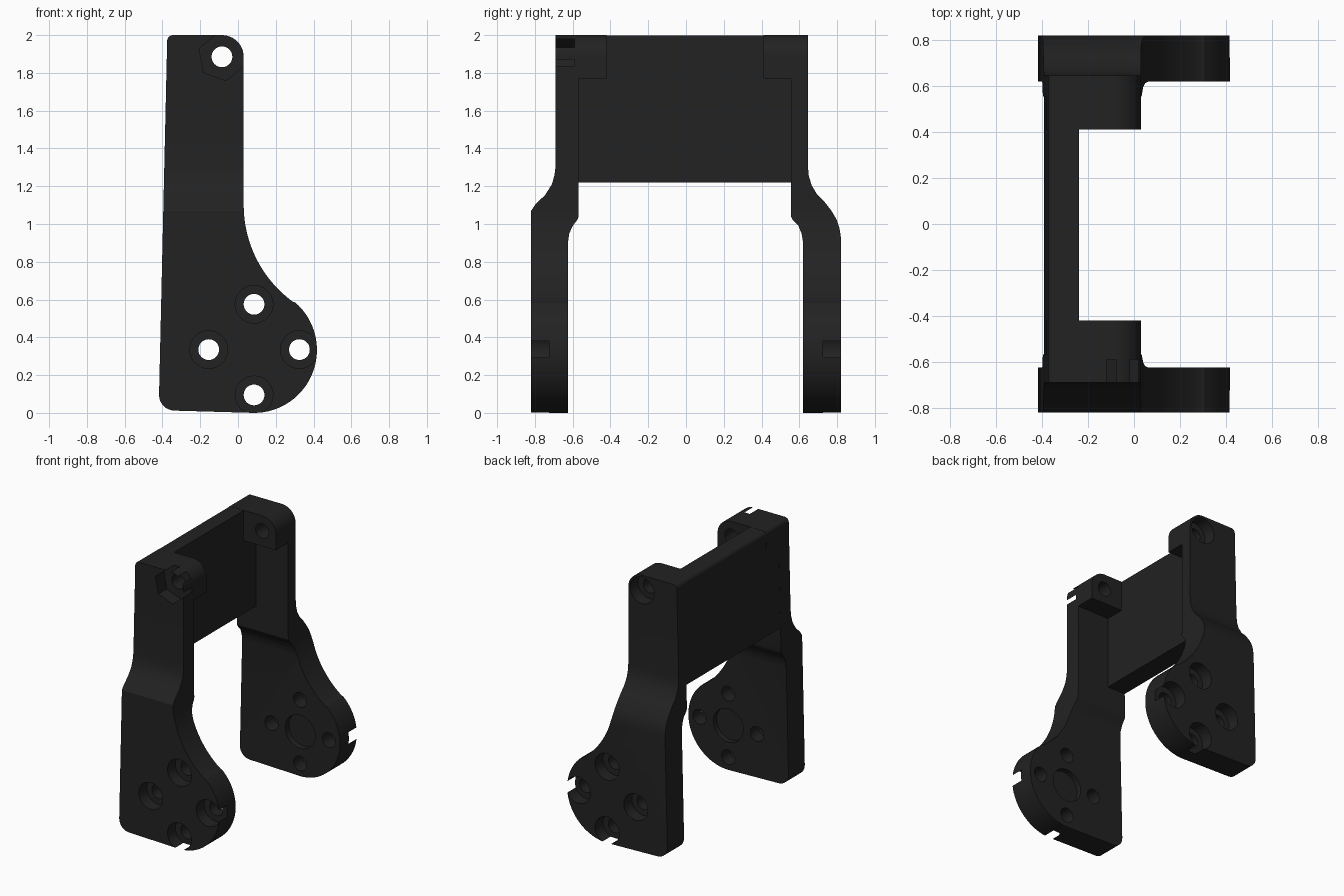
import bpy, bmesh, math
from mathutils import Vector

if "Cube" in bpy.data.objects:
    bpy.data.objects.remove(bpy.data.objects["Cube"])


def arc(cx, cz, r, a0, a1, n=10):
    """Points on a circular arc, angles in degrees."""
    return [(cx + r * math.cos(math.radians(a0 + (a1 - a0) * i / n)),
             cz + r * math.sin(math.radians(a0 + (a1 - a0) * i / n))) for i in range(n + 1)]


def prism(name, pts, lo, hi, axis):
    """Extrude an outline along y (points are x,z) or along x (points are y,z)."""
    bm = bmesh.new()
    place = (lambda p: (p[0], lo, p[1])) if axis == 'y' else (lambda p: (lo, p[0], p[1]))
    face = bm.faces.new([bm.verts.new(place(p)) for p in pts])
    new = bmesh.ops.extrude_face_region(bm, geom=[face])['geom']
    step = Vector((0, hi - lo, 0)) if axis == 'y' else Vector((hi - lo, 0, 0))
    bmesh.ops.translate(bm, vec=step, verts=[v for v in new if isinstance(v, bmesh.types.BMVert)])
    bmesh.ops.recalc_face_normals(bm, faces=bm.faces)
    me = bpy.data.meshes.new(name)
    bm.to_mesh(me)
    bm.free()
    ob = bpy.data.objects.new(name, me)
    bpy.context.collection.objects.link(ob)
    return ob


def combine(target, tool, operation):
    """Apply a boolean and discard the tool object."""
    mod = target.modifiers.new("bool", 'BOOLEAN')
    mod.operation, mod.object, mod.solver = operation, tool, 'EXACT'
    bpy.context.view_layer.objects.active = target
    bpy.ops.object.modifier_apply(modifier=mod.name)
    bpy.data.objects.remove(tool)


def drill(target, x, z, r, y0, y1, sides=40, phase=0):
    pts = arc(x, z, r, phase, phase + 360, sides)[:-1]
    combine(target, prism("cutter", pts, min(y0, y1), max(y0, y1), 'y'), 'DIFFERENCE')


# Side outline shared by both arms: straight stem flaring into a round foot
outline = (arc(-0.335, 0.095, 0.083, 180, 268, 8)
           + arc(0.085, 0.333, 0.333, -90, 49, 32)
           + arc(0.663, 1.1, 0.633, 234, 180, 16)
           + arc(-0.085, 1.885, 0.115, 0, 90, 12)
           + arc(-0.345, 1.97, 0.03, 90, 179, 5))

# Thickness outlines (y,z): top boss, thin stem, stepped-out foot
front_section = [(-0.42, 2.05), (-0.69, 2.05), (-0.69, 1.31), (-0.696, 1.26), (-0.71, 1.21),
                 (-0.745, 1.155), (-0.80, 1.10), (-0.82, 1.07), (-0.82, -0.05), (-0.625, -0.05),
                 (-0.625, 0.90), (-0.618, 0.95), (-0.60, 0.99), (-0.575, 1.022),
                 (-0.568, 1.04), (-0.568, 1.77), (-0.42, 1.77)]
back_section = [(0.41, 2.05), (0.645, 2.05), (0.645, 1.31), (0.65, 1.255), (0.665, 1.205),
                (0.695, 1.155), (0.735, 1.115), (0.77, 1.07), (0.797, 1.025), (0.812, 0.98),
                (0.82, 0.93), (0.82, -0.05), (0.62, -0.05), (0.62, 0.90), (0.612, 0.95),
                (0.595, 0.99), (0.565, 1.022), (0.555, 1.04), (0.555, 1.77), (0.41, 1.77)]

arms = []
for name, section, side in (("bracket", front_section, -1), ("back_arm", back_section, 1)):
    arm = prism(name, outline, -1 if side < 0 else 0, 0 if side < 0 else 1, 'y')
    combine(arm, prism("section", section, -1, 1, 'x'), 'INTERSECT')
    # Four counterbored screw holes around a shallow hub recess
    for dx, dz in ((0, 0.24), (-0.24, 0), (0.24, 0), (0, -0.24)):
        drill(arm, 0.085 + dx, 0.335 + dz, 0.055, side * 0.5, side * 0.9)
        drill(arm, 0.085 + dx, 0.335 + dz, 0.1, side * 0.725, side * 0.9)
    drill(arm, 0.085, 0.335, 0.125, side * 0.5, side * 0.665)
    # Top bolt hole: hex nut pocket in front, round counterbore behind
    drill(arm, -0.085, 1.885, 0.055, side * 0.3, side * 0.8)
    if side < 0:
        drill(arm, -0.085, 1.885, 0.128, -0.8, -0.59, 6, -80)
    else:
        drill(arm, -0.085, 1.885, 0.1, 0.55, 0.8)
    arms.append(arm)

# Cross plate joining the two arms
bracket = arms[0]
plate = prism("cross_plate", [(-0.392, 1.22), (-0.24, 1.22), (-0.24, 1.999)]
              + arc(-0.344, 1.969, 0.03, 90, 179, 5), -0.61, 0.6, 'y')
combine(bracket, plate, 'UNION')
combine(bracket, arms[1], 'UNION')

mat = bpy.data.materials.new("black_plastic")
mat.diffuse_color = (0.016, 0.016, 0.016, 1)
mat.use_nodes = True
mat.node_tree.nodes["Principled BSDF"].inputs["Base Color"].default_value = mat.diffuse_color
bracket.data.materials.clear()
bracket.data.materials.append(mat)
bpy.ops.object.select_all(action='DESELECT')
bracket.select_set(True)
bpy.context.view_layer.objects.active = bracket
bpy.ops.object.shade_smooth_by_angle(angle=math.radians(25))
